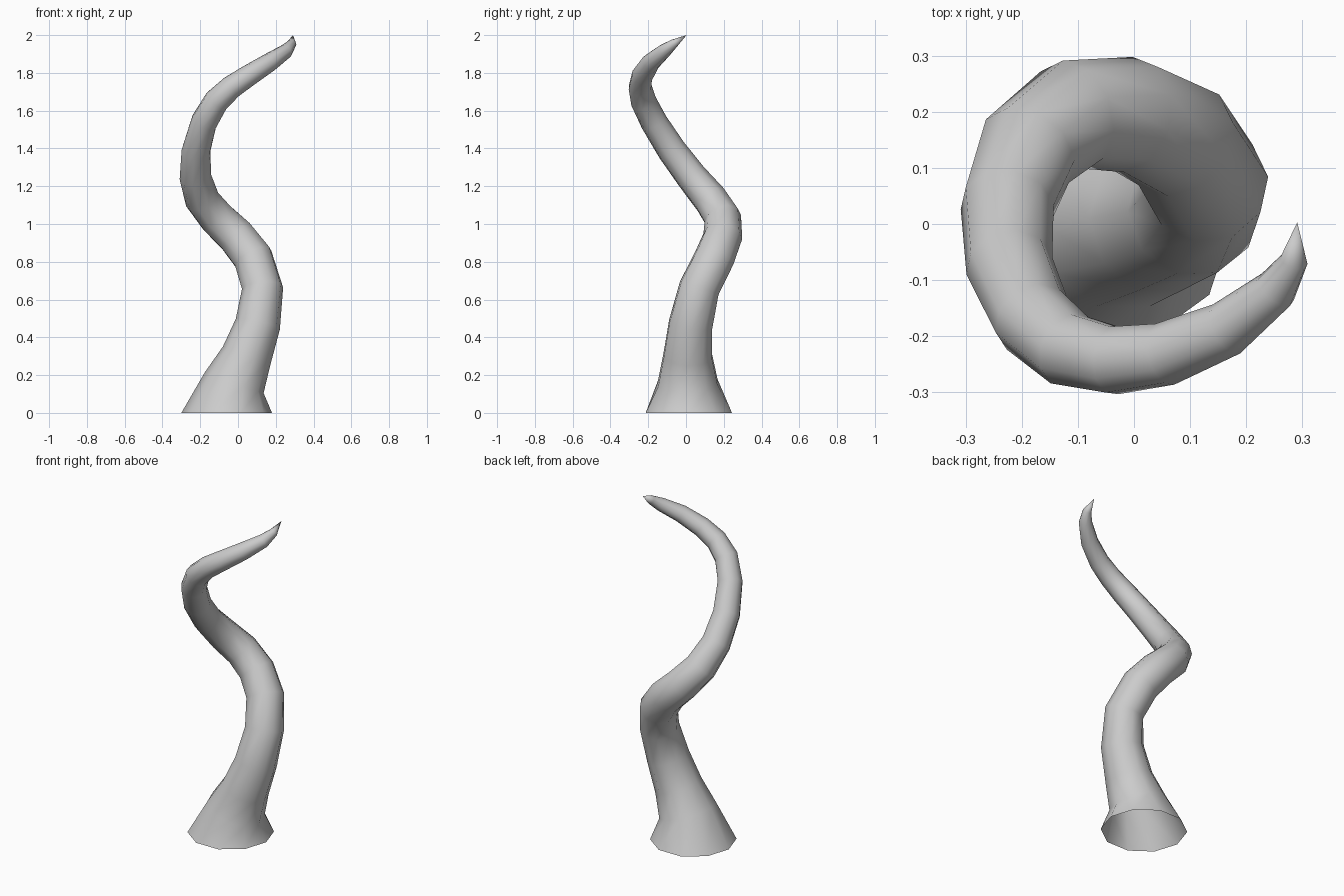
import bpy, bmesh, math
from mathutils import Vector

if "Cube" in bpy.data.objects:
    bpy.data.objects.remove(bpy.data.objects["Cube"])

# Spiral spine: x, y, z, radius (wide open root to pointed tip)
SPINE = [
    (-0.06, 0.015, 0.00, 0.240),
    (-0.02, 0.010, 0.16, 0.165),
    (0.045, 0.010, 0.30, 0.135),
    (0.105, 0.025, 0.47, 0.120),
    (0.130, 0.070, 0.66, 0.110),
    (0.080, 0.150, 0.82, 0.108),
    (-0.010, 0.195, 0.935, 0.104),
    (-0.110, 0.195, 1.03, 0.099),
    (-0.190, 0.130, 1.13, 0.093),
    (-0.226, 0.030, 1.25, 0.084),
    (-0.222, -0.075, 1.39, 0.078),
    (-0.180, -0.170, 1.54, 0.072),
    (-0.115, -0.225, 1.65, 0.068),
    (-0.035, -0.243, 1.725, 0.062),
    (0.055, -0.232, 1.785, 0.057),
    (0.165, -0.187, 1.855, 0.050),
    (0.253, -0.117, 1.915, 0.039),
    (0.285, -0.065, 1.955, 0.025),
]
TIP = (0.291, 0.003, 2.0)
SIDES = 10

pts = [Vector(p[:3]) for p in SPINE] + [Vector(TIP)]
bm = bmesh.new()
rings = []
side = Vector((1, 0, 0))
for i, (x, y, z, r) in enumerate(SPINE):
    # the root ring lies flat on the ground, the others face along the spine
    if i == 0:
        t = Vector((0, 0, 1))
    else:
        t = ((pts[i + 1] - pts[i]).normalized() + (pts[i] - pts[i - 1]).normalized()).normalized()
    side = (side - t * side.dot(t)).normalized()
    up = t.cross(side)
    ring = []
    for k in range(SIDES):
        a = 2 * math.pi * k / SIDES
        ring.append(bm.verts.new(pts[i] + r * (side * math.cos(a) + up * math.sin(a))))
    rings.append(ring)

# Skin between rings
for a, b in zip(rings, rings[1:]):
    for k in range(SIDES):
        n = (k + 1) % SIDES
        bm.faces.new((a[k], a[n], b[n], b[k]))

# Pointed tip
tip = bm.verts.new(TIP)
for k in range(SIDES):
    bm.faces.new((rings[-1][k], rings[-1][(k + 1) % SIDES], tip))

for f in bm.faces:
    f.smooth = True
mesh = bpy.data.meshes.new("tentacle")
bm.to_mesh(mesh)
bm.free()
bpy.context.collection.objects.link(bpy.data.objects.new("tentacle", mesh))
